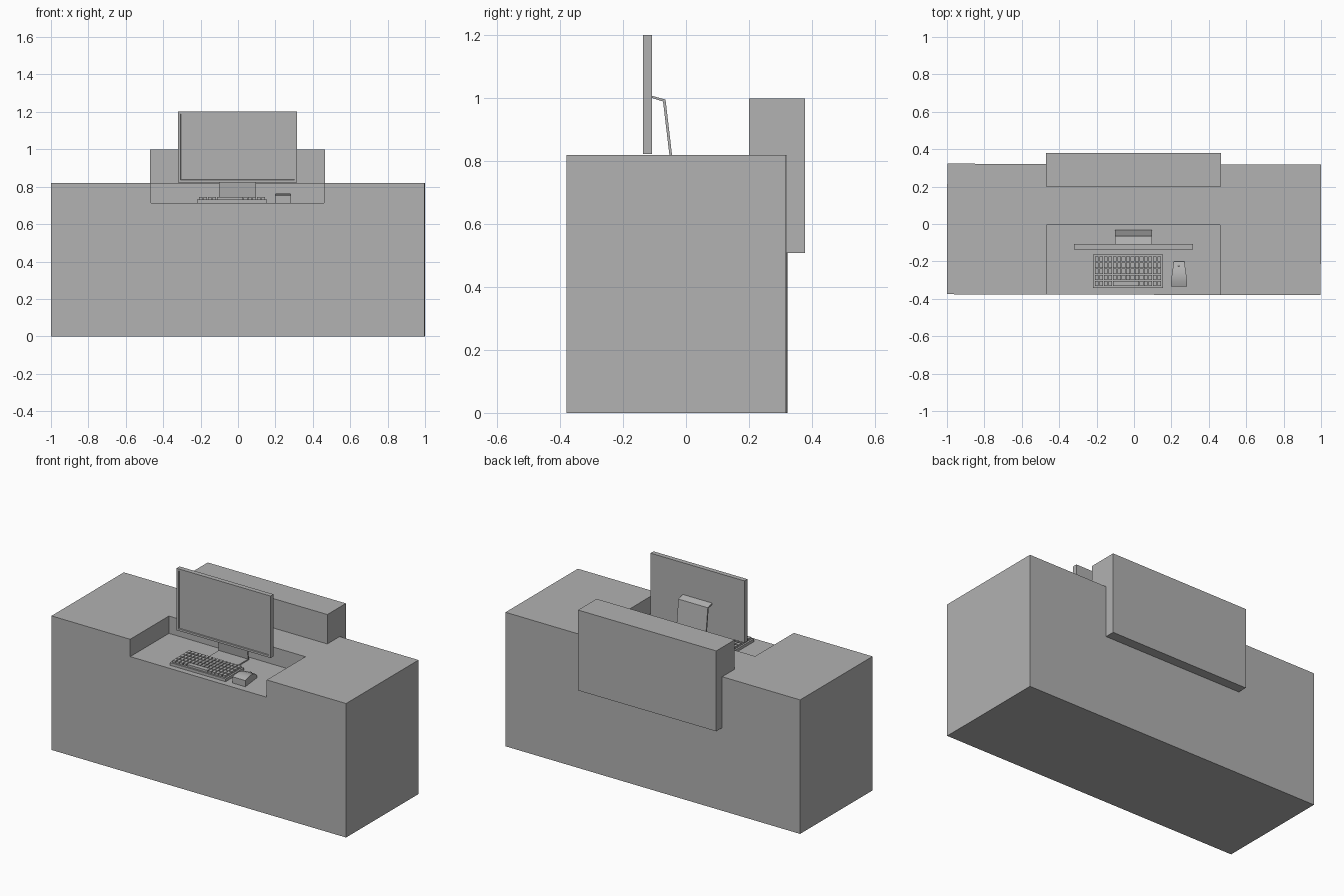
import bpy, bmesh
from mathutils import Vector

# Remove the default object
cube = bpy.data.objects.get("Cube")
if cube:
    bpy.data.objects.remove(cube, do_unlink=True)

# Single flat colour
grey = bpy.data.materials.new("plain_grey")
grey.use_nodes = True
tone = (0.445, 0.445, 0.445, 1)
grey.diffuse_color = tone
grey.node_tree.nodes["Principled BSDF"].inputs["Base Color"].default_value = tone


def finish(name, bm):
    bmesh.ops.recalc_face_normals(bm, faces=bm.faces)
    mesh = bpy.data.meshes.new(name)
    bm.to_mesh(mesh)
    bm.free()
    mesh.materials.append(grey)
    ob = bpy.data.objects.new(name, mesh)
    bpy.context.collection.objects.link(ob)
    return ob


def add_box(bm, x, y, z):
    """Add a box from (min, max) pairs."""
    verts = bmesh.ops.create_cube(bm, size=1)["verts"]
    for v in verts:
        v.co = Vector([(a + b) / 2 + c * (b - a) for (a, b), c in zip((x, y, z), v.co)])


def box(name, x, y, z):
    bm = bmesh.new()
    add_box(bm, x, y, z)
    return finish(name, bm)


def extrude_x(bm, points, x0, x1):
    """Extrude a (y, z) outline along x."""
    face = bm.faces.new([bm.verts.new((x0, y, z)) for y, z in points])
    new = bmesh.ops.extrude_face_region(bm, geom=[face])["geom"]
    bmesh.ops.translate(bm, vec=(x1 - x0, 0, 0),
                        verts=[g for g in new if isinstance(g, bmesh.types.BMVert)])


FLOOR = 0.714  # height of the sunken work surface

# Counter with a work recess open to the front, turned very slightly
desk = box("desk", (-0.999, 0.999), (-0.378, 0.32), (0, 0.82))
cutter = box("recess_cutter", (-0.465, 0.461), (-0.6, -0.005), (FLOOR, 1))
cutter.hide_render = True
mod = desk.modifiers.new("recess", "BOOLEAN")
mod.operation = "DIFFERENCE"
mod.solver = "EXACT"
mod.object = cutter
bpy.context.view_layer.objects.active = desk
bpy.ops.object.modifier_apply(modifier=mod.name)
bpy.data.objects.remove(cutter, do_unlink=True)
desk.rotation_euler.z = -0.0025

# Raised panel hung over the back
box("back_panel", (-0.47, 0.465), (0.2, 0.379), (0.508, 1.0))

# Monitor with a sunken screen
bm = bmesh.new()
add_box(bm, (-0.32, 0.316), (-0.137, -0.108), (0.823, 1.202))
front = min(bm.faces, key=lambda f: f.calc_center_median().y)
bmesh.ops.inset_region(bm, faces=[front], thickness=0.018)
bmesh.ops.inset_region(bm, faces=[front], thickness=0.002, depth=-0.006)
finish("monitor", bm)

# Bent sheet stand: top tab, sloping leg and foot
bm = bmesh.new()
extrude_x(bm, [(-0.108, 1.008), (-0.065, 0.996), (-0.032, FLOOR), (-0.162, FLOOR),
               (-0.162, 0.721), (-0.041, 0.721), (-0.073, 0.99), (-0.108, 1.001)],
          -0.102, 0.097)
finish("monitor_stand", bm)

# Keyboard tray and keys
K0, K1, F, B = -0.22, 0.156, -0.343, -0.163
box("keyboard_base", (K0, K1), (F, B), (FLOOR, 0.731))
bm = bmesh.new()
cols, rows = 15, 5
dx, dy, gap = (K1 - K0 - 0.016) / cols, (B - F - 0.016) / rows, 0.0025
for r in range(rows):
    y = F + 0.008 + r * dy
    c = 0
    while c < cols:
        span = 6 if (r == 0 and c == 4) else 1  # long key in the front row
        x = K0 + 0.008 + c * dx
        add_box(bm, (x + gap, x + span * dx - gap), (y + gap, y + dy - gap), (0.73, 0.744))
        c += span
finish("keyboard_keys", bm)

# Mouse: domed side outline, narrowing towards the back
bm = bmesh.new()
top = [(-0.335, 0.752), (-0.31, 0.76), (-0.28, 0.763), (-0.25, 0.758),
       (-0.222, 0.747), (-0.2, 0.73)]
extrude_x(bm, [(-0.335, FLOOR)] + top + [(-0.2, FLOOR)], -0.043, 0.043)
for v in bm.verts:
    t = max(0, (v.co.y + 0.3) / 0.1)
    v.co.x = v.co.x * (1 - 0.35 * t) + 0.241
mouse = finish("mouse", bm)

# Scroll wheel
bm = bmesh.new()
bmesh.ops.create_cone(bm, cap_ends=True, segments=12, radius1=0.009, radius2=0.009, depth=0.01)
for v in bm.verts:
    v.co = Vector((v.co.z + 0.239, v.co.x - 0.222, v.co.y + 0.742))
wheel = finish("mouse_wheel", bm)

# Smooth the curved parts
for ob in (mouse, wheel):
    bpy.ops.object.select_all(action="DESELECT")
    ob.select_set(True)
    bpy.context.view_layer.objects.active = ob
    bpy.ops.object.shade_smooth_by_angle(angle=0.6)
